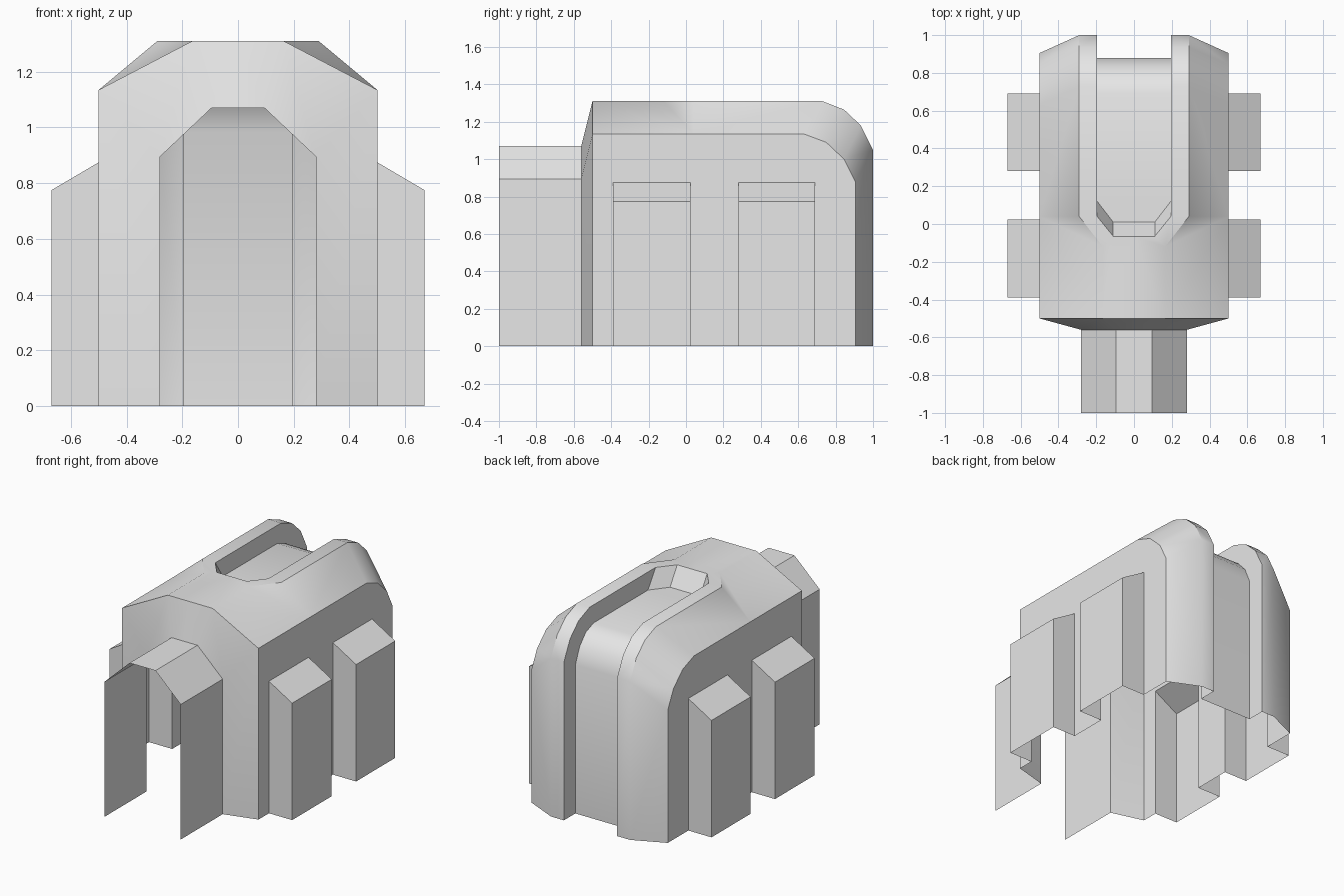
import bpy, bmesh, math
from mathutils import Vector

if "Cube" in bpy.data.objects:
    bpy.data.objects.remove(bpy.data.objects["Cube"])

grey = bpy.data.materials.new("light grey")
grey.diffuse_color = (0.8, 0.8, 0.8, 1)
grey.use_nodes = True
grey.node_tree.nodes["Principled BSDF"].inputs["Base Color"].default_value = grey.diffuse_color


def make(name, faces, outward):
    """Half shell from polygons, welded, oriented by its first face, mirrored in x."""
    bm = bmesh.new()
    for f in faces:
        bm.faces.new([bm.verts.new(p) for p in f])
    bmesh.ops.remove_doubles(bm, verts=bm.verts[:], dist=0.0005)
    bmesh.ops.recalc_face_normals(bm, faces=bm.faces[:])
    bm.faces.ensure_lookup_table()
    bm.normal_update()
    if bm.faces[0].normal.dot(Vector(outward)) < 0:
        bmesh.ops.reverse_faces(bm, faces=bm.faces[:])
    me = bpy.data.meshes.new(name)
    bm.to_mesh(me)
    bm.free()
    me.materials.append(grey)
    ob = bpy.data.objects.new(name, me)
    bpy.context.collection.objects.link(ob)
    mod = ob.modifiers.new("mirror", 'MIRROR')
    mod.use_clip = True
    bpy.ops.object.select_all(action='DESELECT')
    ob.select_set(True)
    bpy.context.view_layer.objects.active = ob
    bpy.ops.object.modifier_apply(modifier=mod.name)
    bpy.ops.object.shade_smooth_by_angle(angle=math.radians(30))
    return ob


def strip(a, b):
    """Quads between two paths of equal length."""
    return [[a[i], a[i + 1], b[i + 1], b[i]] for i in range(len(a) - 1)]


def at_x(x, path):
    return [(x, y, z) for y, z in path]


def at_y(y, path):
    return [(x, y, z) for x, z in path]


H, FLOOR = 1.31, 1.19

# entrance: straight arch with a flare out to the body
arch = [(0.28, 0), (0.28, 0.895), (0.095, 1.07), (0, 1.07)]
body = [(0.5, 0), (0.5, 1.135), (0.165, H), (0, H)]
make("front_arch", strip(at_y(-1, arch), at_y(-0.56, arch))
     + strip(at_y(-0.56, arch), at_y(-0.5, body)), (1, 0, 0))

# main body: side wall with openings behind the side blocks
blocks = [(-0.39, 0.025), (0.28, 0.69)]
edge = [(0.04, 1.135), (0.63, 1.135), (0.75, 1.09), (0.845, 1.0), (0.905, 0.88), (0.905, 0)]
crest = [(0.04, H), (0.73, H), (0.845, 1.265), (0.935, 1.18), (1, 1.05), (1, 0)]
panel = [(0.12, FLOOR), (0.69, FLOOR), (0.77, 1.16), (0.835, 1.09), (0.88, 0.985), (0.88, 0)]
wall = [(-0.5, 0)]
for y0, y1 in blocks:
    wall += [(y0, 0), (y0, 0.875), (y1, 0.875), (y1, 0)]
wall += edge[::-1] + [(-0.5, 1.135)]
faces = [at_x(0.5, wall)]

# sloped rear shoulder, raised rail, recess wall, sunken centre panel
faces += strip(at_x(0.5, edge), at_x(0.29, crest))
faces += strip(at_x(0.29, crest), at_x(0.195, crest))
faces += strip(at_x(0.195, crest), at_x(0.195, panel))
faces += strip(at_x(0.195, panel), at_x(0, panel))

# front roof, its slope, and the triangular step up to the rail
faces += [
    [(0, -0.5, H), (0.165, -0.5, H), (0.165, -0.12, H), (0.29, 0.04, H),
     (0.195, 0.04, H), (0.11, -0.065, H), (0, -0.065, H)],
    [(0.165, -0.5, H), (0.5, -0.5, 1.135), (0.5, 0.04, 1.135), (0.165, -0.12, H)],
    [(0.165, -0.12, H), (0.5, 0.04, 1.135), (0.29, 0.04, H)],
]

# front end of the recess
rim = [(0, -0.065, H), (0.11, -0.065, H), (0.195, 0.04, H)]
foot = [(0, 0.01, FLOOR), (0.11, 0.01, FLOOR), (0.195, 0.12, FLOOR)]
faces += strip(rim, foot) + [foot + [(0, 0.12, FLOOR)]]
make("main_body", faces, (1, 0, 0))

# side blocks with sloping tops, open below and inside
for name, (y0, y1) in zip(("front_side_blocks", "rear_side_blocks"), blocks):
    prof = [(0.5, 0), (0.67, 0), (0.67, 0.775), (0.5, 0.875)]
    a, b = at_y(y0, prof), at_y(y1, prof)
    make(name, [[a[1], b[1], b[2], a[2]], [a[2], b[2], b[3], a[3]], a, b], (1, 0, 0))
